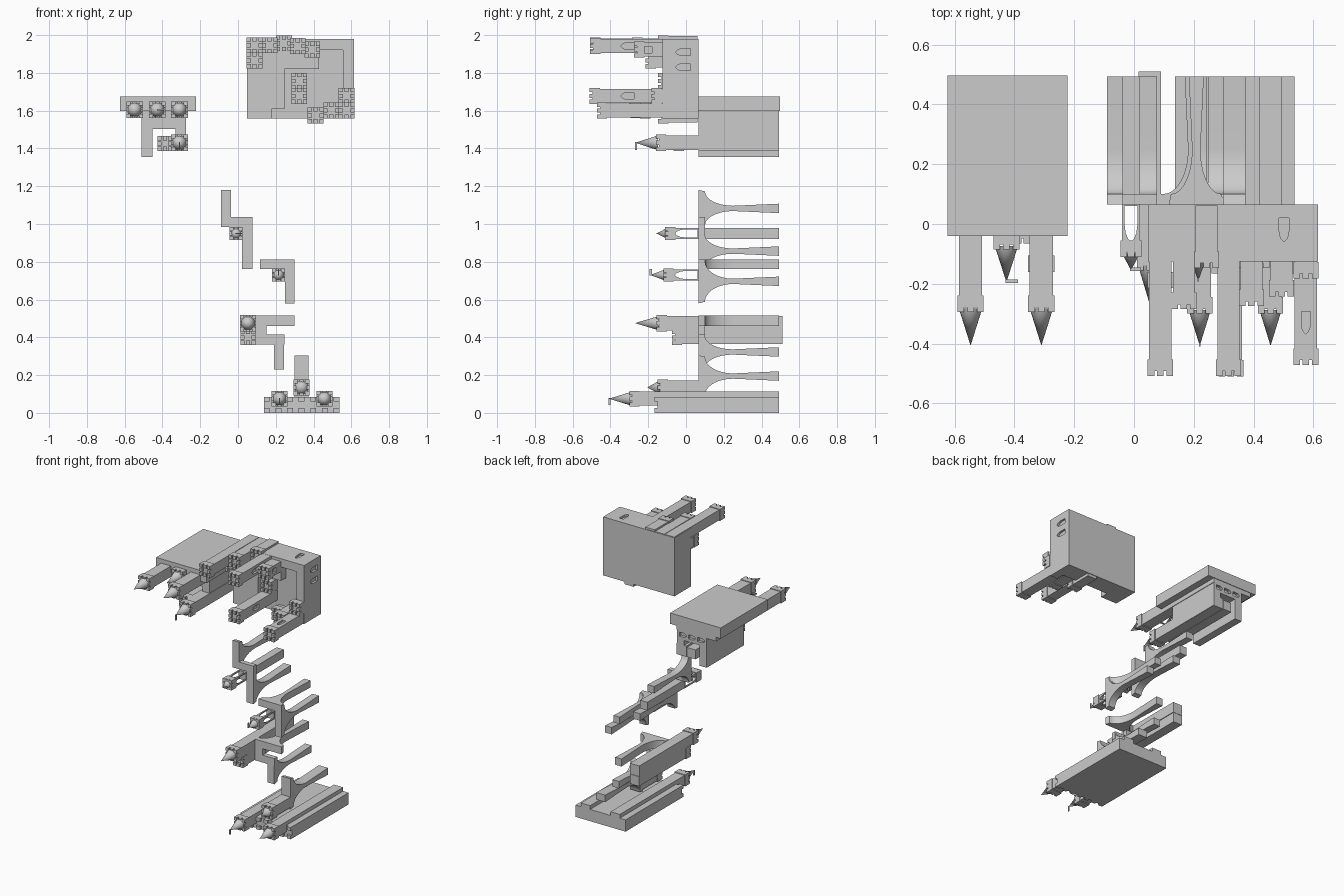
import bpy, bmesh, math
from mathutils import Vector

if "Cube" in bpy.data.objects:
    bpy.data.objects.remove(bpy.data.objects["Cube"])


def finish(name, bm, smooth=False):
    bmesh.ops.recalc_face_normals(bm, faces=bm.faces)
    me = bpy.data.meshes.new(name)
    bm.to_mesh(me)
    bm.free()
    ob = bpy.data.objects.new(name, me)
    bpy.context.collection.objects.link(ob)
    if smooth:
        bpy.ops.object.select_all(action='DESELECT')
        ob.select_set(True)
        bpy.context.view_layer.objects.active = ob
        bpy.ops.object.shade_smooth_by_angle(angle=math.radians(35))
    return ob


def add_box(bm, x0, x1, y0, y1, z0, z1):
    r = bmesh.ops.create_cube(bm, size=1)
    for v in r['verts']:
        v.co = (x0 + (v.co.x + .5) * (x1 - x0), y0 + (v.co.y + .5) * (y1 - y0),
                z0 + (v.co.z + .5) * (z1 - z0))


def box(name, *b):
    bm = bmesh.new()
    add_box(bm, *b)
    return finish(name, bm)


def prism(name, pts, offset, smooth=False):
    bm = bmesh.new()
    f = bm.faces.new([bm.verts.new(p) for p in pts])
    r = bmesh.ops.extrude_face_region(bm, geom=[f])
    bmesh.ops.translate(bm, vec=offset,
                        verts=[g for g in r['geom'] if isinstance(g, bmesh.types.BMVert)])
    return finish(name, bm, smooth)


# Pointed-arch opening cut into a part: u points to the tip, v across, n through
def arch(target, c, length, width, depth, u, v, n):
    c, u, v, n = Vector(c), Vector(u), Vector(v), Vector(n)
    prof = [(-.5, -.5), (.05, -.5), (.25, -.43), (.4, -.25), (.5, 0),
            (.4, .25), (.25, .43), (.05, .5), (-.5, .5)]
    cut = prism("arch_cutter", [c + u * a * length + v * b * width - n * depth / 2 for a, b in prof],
                n * depth)
    cut.hide_render = True
    cut.hide_viewport = True
    m = target.modifiers.new("arch", 'BOOLEAN')
    m.object = cut
    m.solver = 'EXACT'


# Flared wing behind a plate, narrowing along z (or x) towards the back
def horn(name, axis, lo, hi, a0, a1):
    c, H = (lo + hi) / 2, (hi - lo) / 2
    prof = [(.066, H)]
    for i in range(13):
        t = (i / 12) ** 1.5
        prof.append((.1 + .15 * t, .014 + (H * .93 - .014) * (1 - math.sqrt(1 - (1 - t) ** 2))))
    prof.append((.493, .025))
    ring = [(y, c + s) for y, s in prof] + [(y, c - s) for y, s in reversed(prof)]
    if axis == 'z':
        return prism(name, [(a0, y, s) for y, s in ring], (a1 - a0, 0, 0), True)
    return prism(name, [(s, y, a0) for y, s in ring], (0, 0, a1 - a0), True)


# Forward-pointing square tower: body, crenellated crown, optional spire and flag
def tower(name, x, z, h, yb, yf, spire=0, flag=None):
    body = box(name + "_body", x - h, x + h, yf + .05, yb, z - h, z + h)
    k, t = h + .005, .011
    bm = bmesh.new()
    add_box(bm, x - k, x + k, yf + .016, yf + .055, z - k, z + k)
    for i in (-1, 0, 1):
        for j in (-1, 0, 1):
            if i or j:
                cx, cz = x + i * (k - t), z + j * (k - t)
                add_box(bm, cx - t, cx + t, yf, yf + .016, cz - t, cz + t)
    finish(name + "_crown", bm)
    if spire:
        n, bm = 20, bmesh.new()
        tip = bm.verts.new((x, yf - spire, z))
        ring = [bm.verts.new((x + h * math.cos(math.tau * i / n), yf + .012,
                              z + h * math.sin(math.tau * i / n))) for i in range(n)]
        bm.faces.new(ring)
        for i in range(n):
            bm.faces.new((ring[i], ring[(i + 1) % n], tip))
        finish(name + "_spire", bm, True)
    if flag:
        y, (fx, fz) = yf - spire, flag
        xs, zs = sorted((x, x + fx)), sorted((z, z + fz))
        box(name + "_flag", xs[0] - .003, xs[1] + .003, y - .002, y + .009, zs[0] - .003, zs[1] + .003)
    return body


X, Y, Z = (1, 0, 0), (0, -1, 0), (0, 0, 1)
P0, P1, BK = .066, .1, .493

# Lower castle: slab with crenellated front edge and three towers
box("lower_slab", .137, .537, -.15, BK, 0, .085)
for i in range(7):
    for z in (0, .06):
        box("slab_tooth", .137 + i * .0615, .168 + i * .0615, -.166, -.15, z, z + .025)
tower("lower_left_tower", .22, .075, .037, BK, -.30, .108, (0, -.03))
tower("lower_right_tower", .457, .075, .037, BK, -.30, .108)
tower("lower_middle_tower", .336, .135, .037, P1, -.15, .055)
horn("lower_pillar", 'z', .085, .305, .30, .373)

# Hooked bridge with a tower above the lower castle
tower("hook_tower", .053, .475, .038, .51, -.155, .115)
tower("hook_stub", .053, .40, .035, .51, -.075)
horn("hook_top_bar", 'x', .09, .30, .461, .515)
box("hook_side", .09, .15, P0, P1, .362, .515)
box("hook_bottom_bar", .09, .245, P0, P1, .362, .415)
horn("hook_leg", 'z', .23, .415, .19, .243)

# Corner bridge
horn("corner_top_bar", 'x', .117, .30, .763, .813)
horn("corner_leg", 'z', .58, .813, .248, .30)
t = tower("corner_tower", .215, .73, .03, .1, -.12, .07, (0, .03))
arch(t, (.215, .0, .73), .12, .042, .2, Y, Z, X)
arch(t, (.215, .0, .73), .12, .042, .2, Y, X, Z)

# Zigzag bridge
horn("zigzag_upper_leg", 'z', .985, 1.18, -.09, -.037)
box("zigzag_bar", -.09, .077, P0, P1, .985, 1.037)
horn("zigzag_lower_leg", 'z', .763, .95, .02, .077)
box("zigzag_lower_leg_top", .02, .077, P0, P1, .94, 1.037)
box("zigzag_tower_beam", -.037, .02, P0, BK, .92, .98)
t = tower("zigzag_tower", -.01, .95, .03, P0 + .005, -.11, .045, (.03, 0))
arch(t, (-.01, .0, .95), .12, .042, .2, Y, Z, X)
arch(t, (-.01, .0, .95), .12, .042, .2, Y, X, Z)

# Upper left castle: slab, three towers, hanging frame with a fourth tower
box("upper_slab", -.625, -.222, -.04, .497, 1.597, 1.675)
for i, (x, yf, sp, fl) in enumerate([(-.547, -.295, .112, None), (-.427, -.085, .11, (.035, 0)),
                                     (-.31, -.295, .112, None)]):
    tower("upper_tower_%d" % i, x, 1.605, .039, BK, yf, sp, fl)
bar = box("frame_bar", -.51, -.275, P0, BK, 1.503, 1.6)
for x in (-.465, -.3925, -.32):
    arch(bar, (x, BK, 1.54), .055, .03, .04, (-1, 0, 0), Z, (0, 1, 0))
box("frame_left_leg", -.51, -.453, P0, BK, 1.355, 1.51)
box("frame_right_leg", -.33, -.275, P0, BK, 1.39, 1.51)
tower("frame_tower", -.31, 1.43, .039, BK, -.16, .108, (0, -.035))
tower("frame_stub", -.387, 1.426, .034, BK, -.065)

# Big keep: block with recessed middle, protruding corners
keep = box("keep_block", .047, .615, -.065, P0, 1.558, 1.98)
corner = [(.43, 1.98), (.43, 1.92), (.555, 1.92), (.555, 1.825), (.615, 1.825), (.615, 1.98)]
prism("keep_top_corner", [(x, -.125, z) for x, z in corner], (0, .06, 0))
box("keep_top_band", .047, .43, -.125, -.065, 1.82, 1.98)
box("keep_right_band", .555, .615, -.125, -.065, 1.558, 1.825)
low = [(.047, 1.558), (.178, 1.558), (.178, 1.61), (.247, 1.61), (.247, 1.82), (.047, 1.82)]
prism("keep_low_corner", [(x, -.125, z) for x, z in low], (0, .06, 0))
for z in (1.83, 1.91):
    arch(keep, (.615, -.015, z), .08, .036, .03, Y, Z, X)
arch(keep, (.502, -.02, 1.98), .08, .032, .03, Y, X, Z)

# Towers reaching forward from the keep: x, z, front end
spots = [(.088, 1.946, -.508), (.167, 1.946, -.285), (.243, 1.957, -.147), (.316, 1.942, -.508),
         (.393, 1.923, -.275), (.088, 1.866, -.215), (.575, 1.678, -.182), (.575, 1.6, -.472),
         (.494, 1.6, -.243), (.411, 1.575, -.147), (.324, 1.757, -.147), (.324, 1.678, -.51)]
wins = {3: (-.31, 'x'), 4: (-.215, 'x'), 11: (-.31, 'x'), 7: (-.33, 'z')}
for i, (x, z, yf) in enumerate(spots):
    t = tower("keep_tower_%d" % i, x, z, .037, P0 - .004, yf)
    if i in wins:
        y, a = wins[i]
        if a == 'x':
            arch(t, (x + .037, y, z), .07, .034, .03, Y, Z, X)
        else:
            arch(t, (x, y, z + .037), .075, .03, .03, Y, X, Z)
